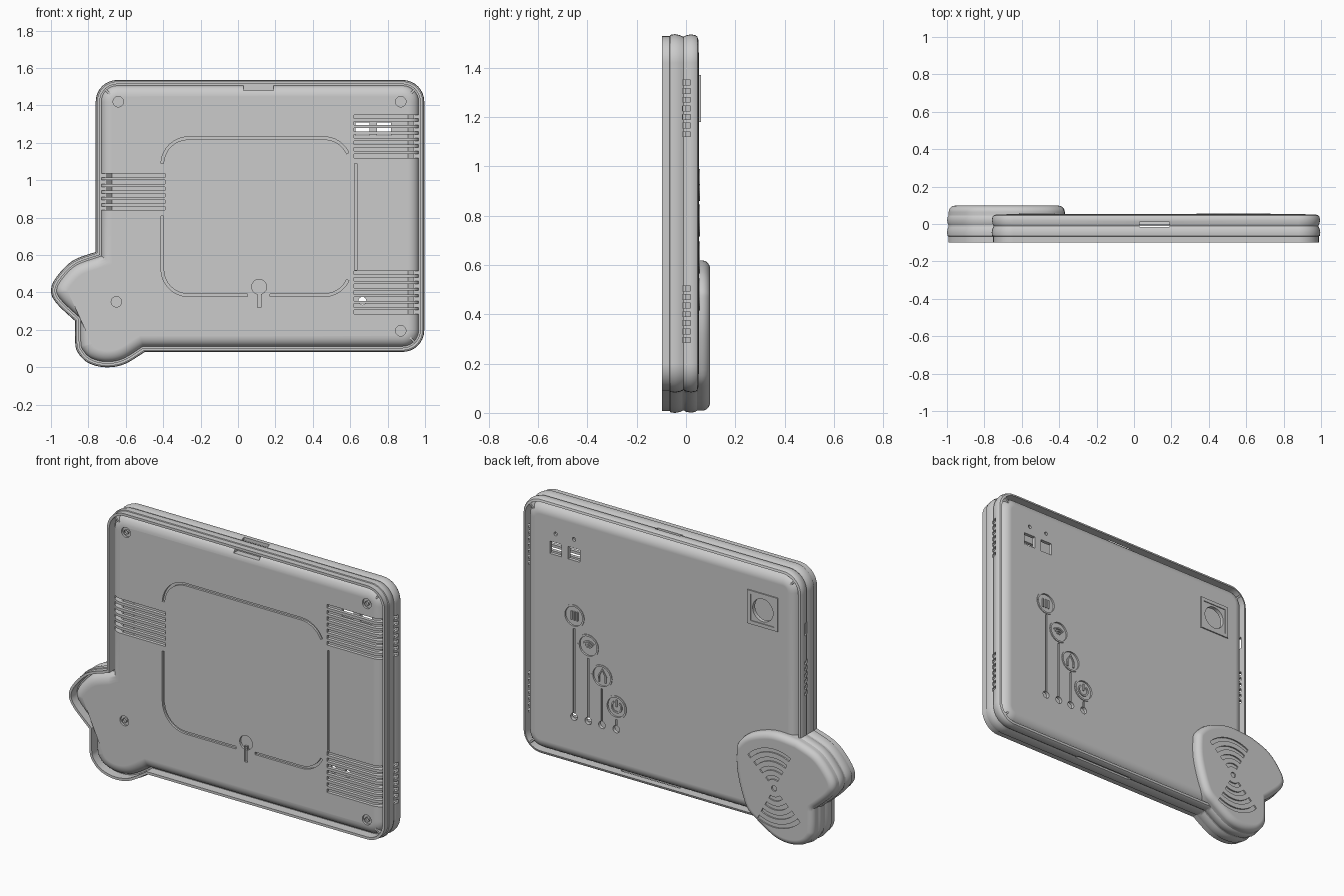
import bpy, bmesh, math

cube = bpy.data.objects.get("Cube")
if cube:
    bpy.data.objects.remove(cube, do_unlink=True)

grey = bpy.data.materials.new("plain_grey")
grey.use_nodes = True
grey.diffuse_color = (0.6, 0.6, 0.6, 1)
grey.node_tree.nodes["Principled BSDF"].inputs["Base Color"].default_value = (0.6, 0.6, 0.6, 1)


# ---- helpers: 2D paths are (x, z), depth is y ----
def arc(cx, cz, r, a0, a1, n=8):
    angles = [math.radians(a0 + (a1 - a0) * i / n) for i in range(n + 1)]
    return [(cx + r * math.cos(a), cz + r * math.sin(a)) for a in angles]


def smooth_path(pts, n=6):
    ext = [pts[0]] + pts + [pts[-1]]
    out = []
    for p0, p1, p2, p3 in zip(ext, ext[1:], ext[2:], ext[3:]):
        for i in range(n):
            t = i / n
            out.append(tuple(0.5 * (2 * b + (c - a) * t + (2 * a - 5 * b + 4 * c - d) * t ** 2
                                    + (3 * b - a - 3 * c + d) * t ** 3)
                             for a, b, c, d in zip(p0, p1, p2, p3)))
    return out + [pts[-1]]


def join_paths(*paths):
    out = []
    for p in sum(paths, []):
        if not out or math.dist(p, out[-1]) > 1e-4:
            out.append(p)
    return out[:-1] if math.dist(out[0], out[-1]) < 1e-4 else out


def inset(path, d, y):
    ring = []
    for i, (x, z) in enumerate(path):
        px, pz = path[i - 1]
        nx, nz = path[(i + 1) % len(path)]
        la, lb = math.hypot(x - px, z - pz), math.hypot(nx - x, nz - z)
        ax, az = -(z - pz) / la, (x - px) / la
        bx, bz = -(nz - z) / lb, (nx - x) / lb
        k = d / max(0.4, 1 + ax * bx + az * bz)
        ring.append((x + (ax + bx) * k, y, z + (az + bz) * k))
    return ring


def loft(bm, rings, loop=False):
    vs = [[bm.verts.new(p) for p in r] for r in rings]
    n = len(vs[0])
    pairs = list(zip(vs, vs[1:])) + ([(vs[-1], vs[0])] if loop else [])
    for a, b in pairs:
        for i in range(n):
            j = (i + 1) % n
            bm.faces.new((a[i], a[j], b[j], b[i]))
    if not loop:
        bm.faces.new(vs[0])
        bm.faces.new(vs[-1][::-1])


def box(bm, x0, x1, y0, y1, z0, z1):
    loft(bm, [[(x0, y, z0), (x1, y, z0), (x1, y, z1), (x0, y, z1)] for y in (y0, y1)])


def rod(bm, x, z, r, y0, y1, n=24):
    loft(bm, [[(a, y, b) for a, b in arc(x, z, r, 0, 360, n)[:-1]] for y in (y0, y1)])


def stroke(bm, path, y0, y1, w=0.014):
    rings = []
    for i, (x, z) in enumerate(path):
        ax, az = path[max(i - 1, 0)]
        bx, bz = path[min(i + 1, len(path) - 1)]
        s = w / 2 / math.hypot(bx - ax, bz - az)
        ox, oz = -(bz - az) * s, (bx - ax) * s
        rings.append([(x + ox, y0, z + oz), (x - ox, y0, z - oz), (x - ox, y1, z - oz), (x + ox, y1, z + oz)])
    loft(bm, rings)


def finish(name, bm):
    bmesh.ops.recalc_face_normals(bm, faces=bm.faces)
    me = bpy.data.meshes.new(name)
    bm.to_mesh(me)
    bm.free()
    me.materials.append(grey)
    ob = bpy.data.objects.new(name, me)
    bpy.context.collection.objects.link(ob)
    return ob


def activate(ob):
    bpy.ops.object.select_all(action='DESELECT')
    ob.select_set(True)
    bpy.context.view_layer.objects.active = ob


def carve(ob, bm):
    cutter = finish("cutter", bm)
    cutter.hide_render = True
    mod = ob.modifiers.new("cut", 'BOOLEAN')
    mod.object, mod.operation, mod.solver, mod.use_self = cutter, 'DIFFERENCE', 'EXACT', True
    activate(ob)
    bpy.ops.object.modifier_apply(modifier=mod.name)
    bpy.data.objects.remove(cutter, do_unlink=True)


def soften(ob):
    activate(ob)
    bpy.ops.object.shade_smooth_by_angle(angle=math.radians(32))
    ob.modifiers.new("even_shading", 'WEIGHTED_NORMAL').keep_sharp = True


# ---- outlines: rounded tablet body plus heart-shaped lobe ----
X0, X1, Z0, Z1, R = -0.755, 0.99, 0.088, 1.53, 0.11
join_a, join_b, notch = (X0, 0.612), (-0.5, Z0), (-0.865, 0.25)
upper = smooth_path([join_a, (-0.88, 0.565), (-0.965, 0.48), (-0.994, 0.41), (-0.965, 0.345), notch])
lower = smooth_path([notch, (-0.865, 0.14), (-0.853, 0.085), (-0.8, 0.03), (-0.71, 0.006), (-0.61, 0.022), join_b])
tip = smooth_path([join_b, (-0.43, 0.15), (-0.375, 0.32), (-0.368, 0.45), (-0.385, 0.51),
                   (-0.46, 0.575), (-0.6, 0.62), join_a])
body = ([join_b] + arc(X1 - R, Z0 + R, R, -90, 0) + arc(X1 - R, Z1 - R, R, 0, 90)
        + arc(X0 + R, Z1 - R, R, 90, 180) + [join_a])
outline = join_paths(body, upper, lower)
heart = join_paths(tip, upper, lower)

SLOT = 0.035
right_vents = [z + SLOT * i for z in (0.285, 1.12) for i in range(7)]
left_vents = [0.84 + SLOT * i for i in range(6)]

# ---- rim wall with the two bulging halves ----
bm = bmesh.new()
profile = [(-0.098, 0.016), (-0.098, 0.002), (-0.066, 0.002), (-0.064, -0.003), (-0.045, -0.006), (-0.025, -0.002),
           (-0.01, 0.005), (0.0, -0.001), (0.02, -0.005), (0.037, -0.002), (0.046, 0.004), (0.05, 0.016)]
loft(bm, [inset(outline, d, y) for y, d in profile], loop=True)
rim = finish("rim_wall", bm)
bm = bmesh.new()
for z in right_vents:
    box(bm, 0.9, 1.05, -0.015, 0.018, z, z + 0.02)
for z in left_vents:
    box(bm, -0.85, -0.7, -0.015, 0.018, z, z + 0.02)
box(bm, -0.85, -0.7, -0.012, 0.02, 1.18, 1.25)
box(bm, 0.03, 0.19, -0.015, 0.012, 1.48, 1.6)
box(bm, 0.03, 0.4, -0.015, 0.012, 0.05, 0.12)
carve(rim, bm)
soften(rim)


# ---- domed thin panels set inside the rim ----
def panel(name, face, base):
    s = 1 if face > base else -1
    rings = [(face - s * 0.02, 0.08), (base - s * 0.01, 0.044), (base - s * 0.01, 0.01), (base, 0.01)]
    for i in range(8):
        a = math.pi / 2 * i / 7
        rings.append((base + (face - base) * math.sin(a), 0.024 + 0.058 * (1 - math.cos(a))))
    bm = bmesh.new()
    loft(bm, [inset(outline, d, y) for y, d in rings])
    return finish(name, bm)


front = panel("front_panel", -0.09, -0.045)
bm = bmesh.new()
for z in right_vents:
    box(bm, 0.62, 0.965, -0.11, -0.046, z, z + 0.02)
for z in left_vents:
    box(bm, -0.73, -0.39, -0.11, -0.046, z, z + 0.02)
box(bm, 0.03, 0.19, -0.11, -0.046, 1.48, 1.512)
G0, G1 = -0.11, -0.078
stroke(bm, [(-0.405, 1.09)] + arc(-0.265, 1.085, 0.14, 175, 90) + arc(0.46, 1.085, 0.14, 90, 25), G0, G1)
stroke(bm, [(-0.405, 0.81)] + arc(-0.265, 0.525, 0.14, 180, 270) + [(0.05, 0.385)], G0, G1)
stroke(bm, [(0.17, 0.385)] + arc(0.46, 0.525, 0.14, 270, 335), G0, G1)
stroke(bm, [(0.63, 0.52), (0.63, 1.09)], G0, G1)
rod(bm, 0.113, 0.43, 0.04, G0, G1)
stroke(bm, [(0.113, 0.41), (0.113, 0.32)], G0, G1, 0.018)
for x, z in [(-0.64, 1.42), (0.87, 1.42), (0.87, 0.195), (-0.65, 0.35)]:
    rod(bm, x, z, 0.028, G0, G1)
    rod(bm, x, z, 0.013, G0 - 0.005, -0.06)
carve(front, bm)
soften(front)

# ---- back panel with ports, lens opening and indicator recesses ----
FACE = 0.053
icons = [(0.665, 0.925), (0.575, 0.78), (0.49, 0.63), (0.40, 0.48)]
back = panel("back_panel", FACE, 0.0)
bm = bmesh.new()
for x in (0.665, 0.78):
    box(bm, x - 0.037, x + 0.037, 0.0, 0.1, 1.24, 1.31)
    rod(bm, x, 1.36, 0.011, 0.04, 0.1, 12)
for x, z in icons:
    rod(bm, x, z, 0.056, FACE - 0.006, 0.1, 32)
    stroke(bm, [(x, z - 0.07), (x, 0.375)], FACE - 0.006, 0.1, 0.01)
    rod(bm, x, 0.355, 0.021, 0.0, 0.1, 16)
rod(bm, -0.52, 1.275, 0.064, 0.0, 0.1, 32)
carve(back, bm)
soften(back)

# ---- raised lens frame ----
bm = bmesh.new()
box(bm, -0.615, -0.425, 0.045, 0.06, 1.18, 1.37)
lens = finish("lens_frame", bm)
bm = bmesh.new()
box(bm, -0.595, -0.445, 0.055, 0.1, 1.2, 1.35)
rod(bm, -0.52, 1.275, 0.064, 0.0, 0.11, 32)
carve(lens, bm)

# ---- round indicator badges with simple symbols ----
bm = bmesh.new()
Y0, Y1 = 0.044, 0.057
for x, z in icons:
    stroke(bm, arc(x, z, 0.06, 0, 360, 32), Y0, Y1, 0.01)
(xa, za), (xb, zb), (xc, zc), (xd, zd) = icons
for k in (-1, 0, 1):
    stroke(bm, [(xa + k * 0.018, za - 0.025), (xa + k * 0.018, za + 0.025)], Y0, FACE, 0.009)
for r in (0.015, 0.03, 0.045):
    stroke(bm, arc(xb, zb - 0.022, r, 45, 135), Y0, FACE, 0.008)
stroke(bm, [(xc - 0.02, zc - 0.035), (xc - 0.022, zc), (xc, zc + 0.038), (xc + 0.022, zc), (xc + 0.02, zc - 0.035)],
       Y0, FACE, 0.009)
stroke(bm, arc(xd, zd, 0.03, 125, 415, 20), Y0, FACE, 0.009)
stroke(bm, [(xd, zd), (xd, zd + 0.04)], Y0, FACE, 0.009)
finish("indicator_badges", bm)

# ---- heart-shaped sensor cover with engraved wave arcs ----
bm = bmesh.new()
rings = [inset(heart, 0.003, -0.02)]
for i in range(7):
    a = math.pi / 2 * i / 6
    rings.append(inset(heart, 0.003 + 0.035 * (1 - math.cos(a)), 0.064 + 0.034 * math.sin(a)))
loft(bm, rings)
cover = finish("heart_cover", bm)
bm = bmesh.new()
rod(bm, -0.62, 0.31, 0.016, 0.09, 0.12, 16)
for r in (0.06, 0.11, 0.16, 0.21):
    for a in (80, 260):
        stroke(bm, arc(-0.62, 0.31, r, a - 38, a + 38, 14), 0.09, 0.12, 0.022)
carve(cover, bm)
soften(cover)

# ---- small corner ribs in the grooves ----
bm = bmesh.new()
for x, z, sx, sz in [(X1, Z1, -1, -1), (X0, Z1, 1, -1), (X1, Z0, -1, 1)]:
    path = [(x + sx * d, z + sz * d) for d in (0.038, 0.07)]
    stroke(bm, path, -0.084, -0.04, 0.01)
    stroke(bm, path, -0.005, 0.046, 0.01)
finish("corner_ribs", bm)
